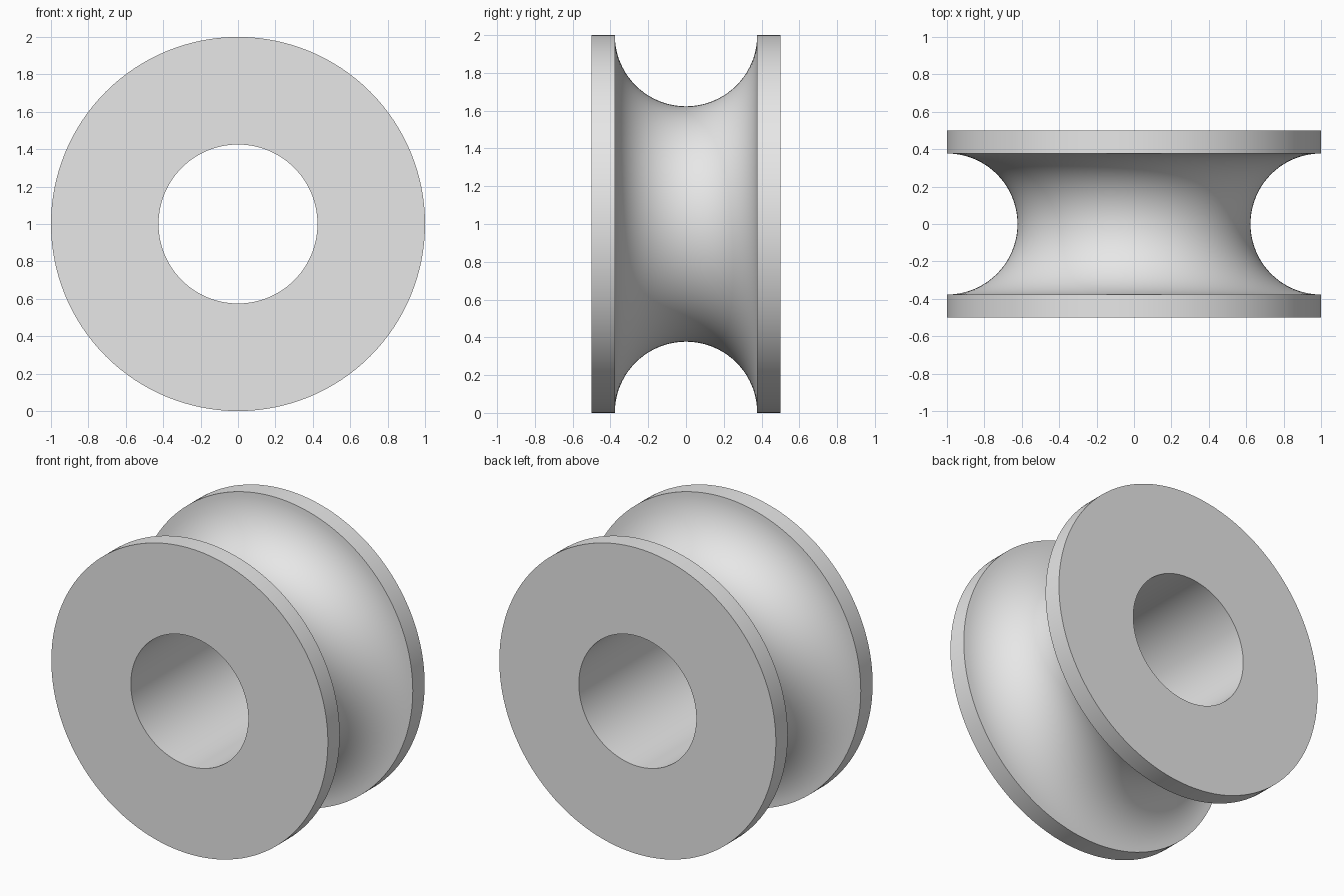
import bpy, bmesh
from math import sin, cos, pi
from mathutils import Matrix, Vector

OUTER_R, BORE_R, HALF_WIDTH, GROOVE_R = 1.0, 0.425, 0.5, 0.377
SEGMENTS, GROOVE_STEPS = 128, 40

cube = bpy.data.objects.get("Cube")
if cube:
    bpy.data.objects.remove(cube, do_unlink=True)

# Plain grey material
grey = bpy.data.materials.new("light_grey")
grey.use_nodes = True
color = (0.8, 0.8, 0.8, 1.0)
grey.diffuse_color = color
grey.node_tree.nodes["Principled BSDF"].inputs["Base Color"].default_value = color

# Cross-section as (radius, y): bore, flanges and a half-round groove
angles = [pi * i / GROOVE_STEPS for i in range(GROOVE_STEPS + 1)]
groove = [(OUTER_R - GROOVE_R * sin(a), -GROOVE_R * cos(a)) for a in angles]
profile = [(BORE_R, -HALF_WIDTH), (OUTER_R, -HALF_WIDTH), *groove,
           (OUTER_R, HALF_WIDTH), (BORE_R, HALF_WIDTH)]

# Revolve the section around the y axis
bm = bmesh.new()
verts = [bm.verts.new((r, y, 0)) for r, y in profile]
edges = [bm.edges.new((v, verts[(i + 1) % len(verts)])) for i, v in enumerate(verts)]
bmesh.ops.spin(bm, geom=verts + edges, cent=(0, 0, 0), axis=(0, 1, 0),
               angle=2 * pi, steps=SEGMENTS, use_merge=True)
bmesh.ops.remove_doubles(bm, verts=bm.verts[:], dist=1e-5)
bmesh.ops.recalc_face_normals(bm, faces=bm.faces[:])
bmesh.ops.transform(bm, matrix=Matrix.Translation(Vector((0, 0, OUTER_R))), verts=bm.verts[:])

mesh = bpy.data.meshes.new("grooved_wheel")
bm.to_mesh(mesh)
bm.free()
mesh.materials.append(grey)
wheel = bpy.data.objects.new("grooved_wheel", mesh)
bpy.context.collection.objects.link(wheel)

# Smooth curved surfaces, keep the rims crisp
bpy.ops.object.select_all(action='DESELECT')
wheel.select_set(True)
bpy.context.view_layer.objects.active = wheel
bpy.ops.object.shade_smooth_by_angle(angle=pi / 6)
